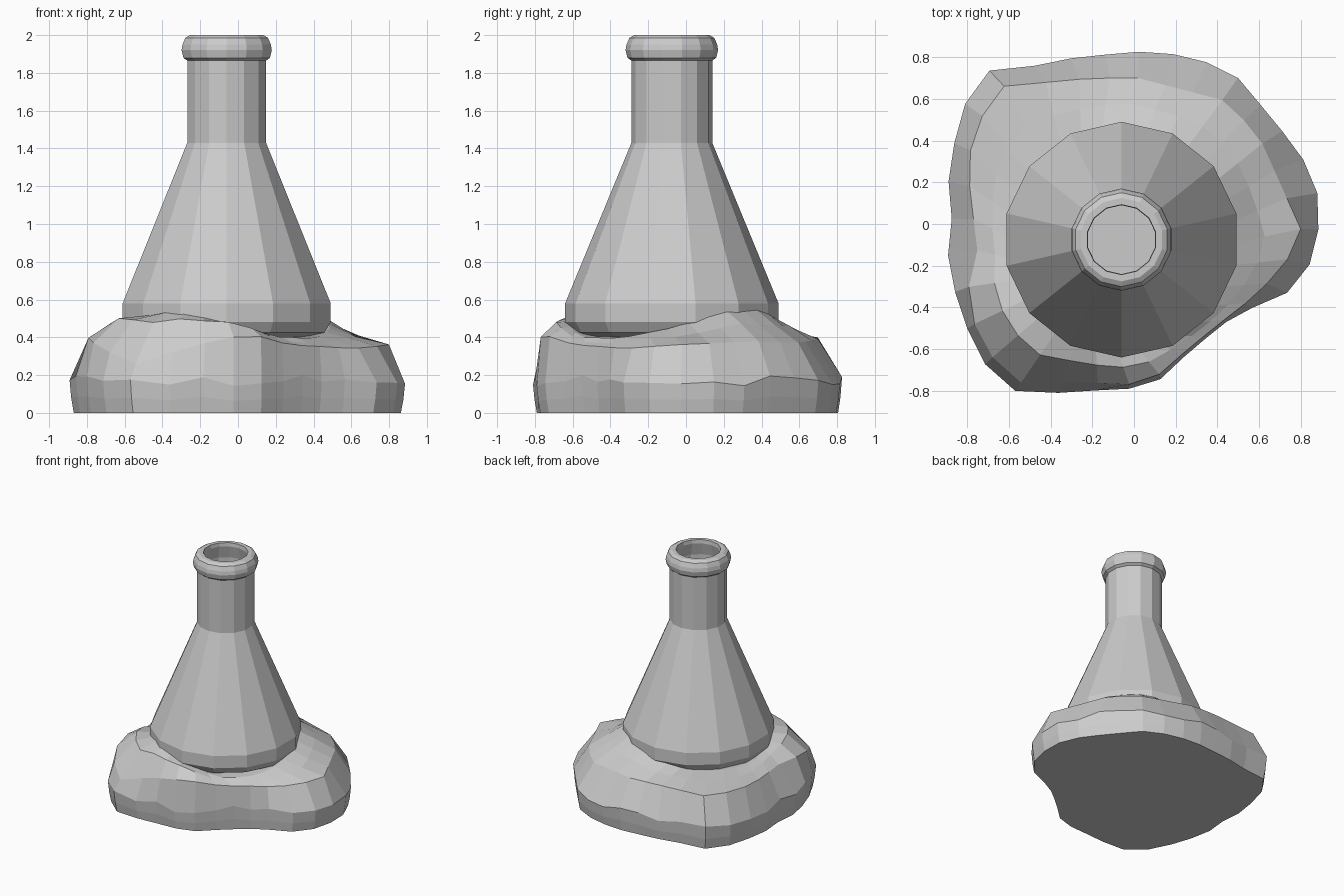
import bpy, bmesh, math, random
from mathutils import Vector

if "Cube" in bpy.data.objects:
    bpy.data.objects.remove(bpy.data.objects["Cube"])

random.seed(4)
TAU = 2 * math.pi


def loft(name, rings, closed=False):
    """Skin a stack of equal-length vertex rings, capping the ends or joining them."""
    bm = bmesh.new()
    loops = [[bm.verts.new(p) for p in ring] for ring in rings]
    n = len(loops[0])
    for a, b in zip(loops, loops[1:]):
        for i in range(n):
            j = (i + 1) % n
            bm.faces.new((a[i], a[j], b[j], b[i]))
    bm.faces.new(loops[0][::-1])
    bm.faces.new(loops[-1])
    bmesh.ops.recalc_face_normals(bm, faces=bm.faces[:])
    me = bpy.data.meshes.new(name)
    bm.to_mesh(me)
    bm.free()
    ob = bpy.data.objects.new(name, me)
    bpy.context.collection.objects.link(ob)
    return ob


def on_outline(pts, ang):
    """Point where a ray from the origin at this angle meets a closed outline."""
    d = Vector((math.cos(ang), math.sin(ang)))
    cr = lambda p: p[0] * d.y - p[1] * d.x
    for p, q in zip(pts, pts[1:] + pts[:1]):
        cp, cq = cr(p), cr(q)
        if cp >= 0 >= cq and cp != cq:
            s = Vector(p).lerp(Vector(q), cp / (cp - cq))
            if s[0] * d.x + s[1] * d.y > 0:
                return s
    return Vector(pts[0])


# Flask: 14-sided turned profile, outside up to the lip, then down the inside
CX, CY, SIDES = -0.06, -0.075, 14
profile = [(0.46, 0.40), (0.53, 0.425), (0.565, 0.48), (0.565, 0.58),
           (0.214, 1.43), (0.214, 1.865), (0.235, 1.88), (0.245, 1.92),
           (0.24, 1.95), (0.225, 1.985), (0.2, 2.0), (0.168, 2.0), (0.165, 1.97),
           (0.19, 1.87), (0.19, 1.43), (0.53, 0.59), (0.53, 0.5)]
flask = loft("flask", [[(CX + r * math.sin(TAU * i / SIDES),
                         CY + r * math.cos(TAU * i / SIDES), z)
                        for i in range(SIDES)] for r, z in profile])

# Rock: widest outline seen from above, and the ridge where the top begins
outline = [(0.89, 0), (0.885, 0.1), (0.87, 0.23), (0.7, 0.46), (0.5, 0.7), (0.3, 0.8),
           (0.07, 0.83), (-0.28, 0.8), (-0.42, 0.765), (-0.7, 0.735), (-0.76, 0.69),
           (-0.83, 0.53), (-0.86, 0.4), (-0.89, 0.2), (-0.87, -0.02), (-0.9, -0.2),
           (-0.8, -0.5), (-0.7, -0.7), (-0.62, -0.78), (-0.52, -0.82), (-0.06, -0.79),
           (0.03, -0.79), (0.12, -0.75), (0.28, -0.6), (0.48, -0.44), (0.78, -0.31),
           (0.85, -0.18)]
ridge = [(0.82, -0.07, .36), (0.6, 0.42, .38), (0.44, 0.59, .37), (0.02, 0.7, .39),
         (-0.2, 0.7, .4), (-0.63, 0.66, .4), (-0.74, 0.5, .4), (-0.8, 0.3, .4),
         (-0.78, 0.1, .39), (-0.75, -0.12, .39), (-0.81, -0.38, .4),
         (-0.7, -0.62, .33), (-0.52, -0.78, .25), (-0.3, -0.75, .34),
         (-0.05, -0.775, .4), (0.1, -0.74, .41), (0.27, -0.59, .36),
         (0.47, -0.43, .35), (0.6, -0.33, .34)]
# Height of the rock where it meets the flask, by angle in 30 degree steps
seat = [.45, .54, .55, .48, .43, .42, .43, .5, .54, .48, .40, .395]

N = 32
bottom, low, mid, top, shoulder, contact, core = ([] for _ in range(7))
for i in range(N):
    a = TAU * (i - 0.15) / N
    o = on_outline(outline, a)
    r = on_outline(ridge, a)
    k = (a / TAU * 12) % 12
    z = seat[int(k)] * (1 - k % 1) + seat[(int(k) + 1) % 12] * (k % 1)
    c = Vector((CX + 0.545 * math.cos(a), CY + 0.545 * math.sin(a), z))
    bump = 0.07 * max(0, math.cos(a - math.radians(234))) ** 4
    h = 0.17 + random.uniform(-0.03, 0.03)
    bottom.append((o.x * 0.975, o.y * 0.975, 0))
    low.append((o.x * 0.99, o.y * 0.99, h * 0.45))
    mid.append((o.x, o.y, h))
    top.append(r)
    s = r.lerp(c, 0.55)
    shoulder.append(s + Vector((0, 0, bump + random.uniform(-0.008, 0.008))))
    contact.append(c)
    core.append((CX + 0.3 * math.cos(a), CY + 0.3 * math.sin(a), 0.41))
rock = loft("rock_base", [bottom, low, mid, top, shoulder, contact, core])
